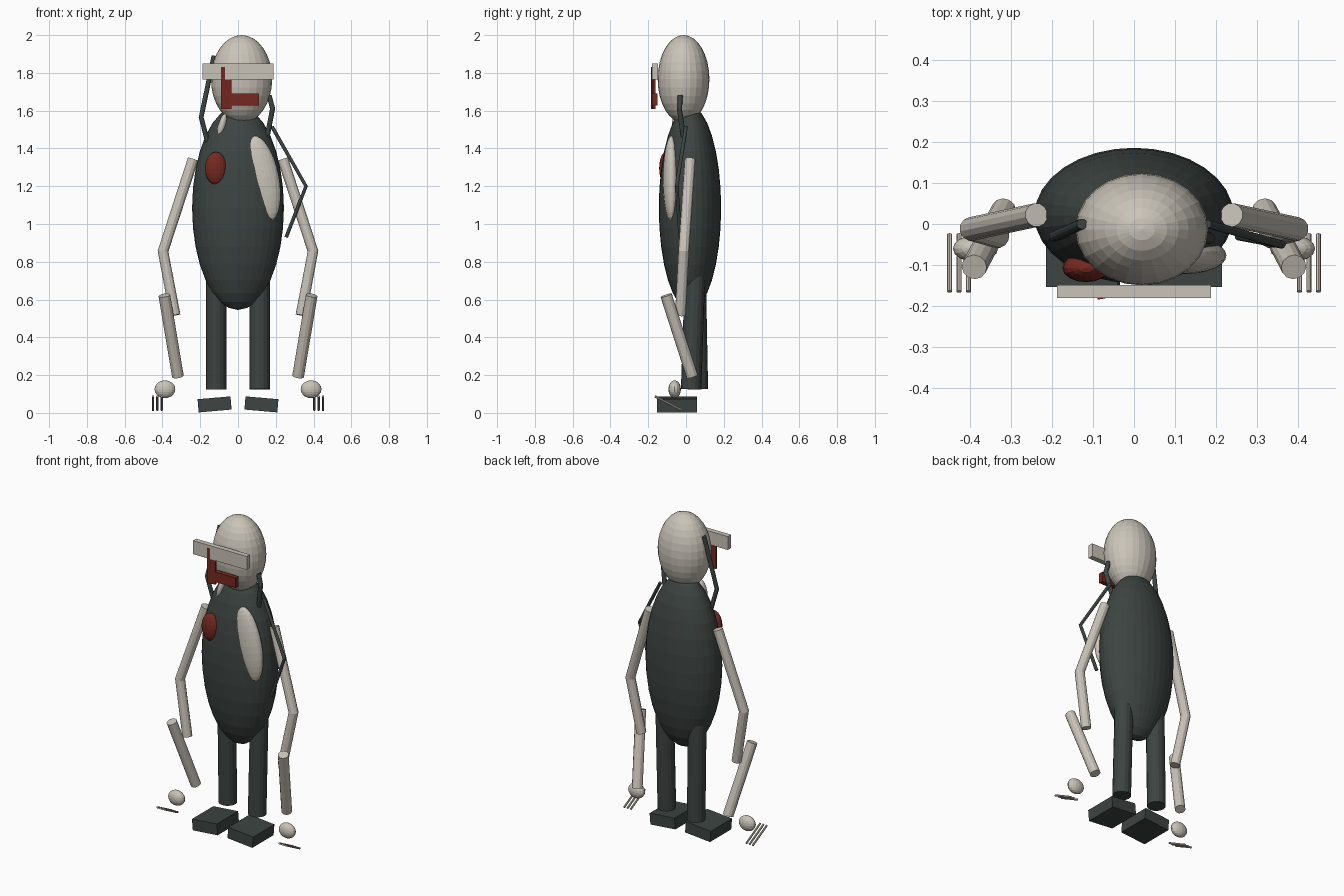
import bpy
from math import radians

cube = bpy.data.objects.get("Cube")
if cube:
    bpy.data.objects.remove(cube, do_unlink=True)


def material(name, r, g, b):
    mat = bpy.data.materials.new(name)
    mat.use_nodes = True
    mat.diffuse_color = (r, g, b, 1)
    mat.node_tree.nodes["Principled BSDF"].inputs["Base Color"].default_value = (r, g, b, 1)
    return mat


BONE = material("warm bone", 0.59, 0.55, 0.48)
DARK = material("dark slate", 0.046, 0.058, 0.053)
RED = material("deep red", 0.18, 0.022, 0.015)


def finish(obj, name, mat):
    obj.name = name
    obj.data.materials.append(mat)
    return obj


def ellipsoid(name, mat, center, radii, tilt=0, segments=24, rings=16):
    bpy.ops.mesh.primitive_uv_sphere_add(segments=segments, ring_count=rings, radius=1,
                                         location=center, rotation=(0, radians(tilt), 0))
    obj = bpy.context.object
    obj.scale = radii
    return finish(obj, name, mat)


def box(name, mat, center, size, rotation=(0, 0, 0)):
    bpy.ops.mesh.primitive_cube_add(size=1, location=center,
                                    rotation=[radians(a) for a in rotation])
    obj = bpy.context.object
    obj.scale = size
    return finish(obj, name, mat)


def tube(name, mat, points, radius, resolution=4):
    # Straight-segment pipe with mitred bends and flat caps
    curve = bpy.data.curves.new(name, "CURVE")
    curve.dimensions = "3D"
    curve.bevel_depth = radius
    curve.bevel_resolution = resolution
    curve.use_fill_caps = True
    spline = curve.splines.new("POLY")
    spline.points.add(len(points) - 1)
    for point, co in zip(spline.points, points):
        point.co = (*co, 1)
    spline.use_smooth = False
    obj = bpy.data.objects.new(name, curve)
    bpy.context.collection.objects.link(obj)
    bpy.ops.object.select_all(action="DESELECT")
    obj.select_set(True)
    bpy.context.view_layer.objects.active = obj
    bpy.ops.object.convert(target="MESH")
    return finish(bpy.context.object, name, mat)


# Torso and head
ellipsoid("torso", DARK, (0, 0.021, 1.085), (0.243, 0.165, 0.54), segments=32)
ellipsoid("head", BONE, (0.019, -0.013, 1.767), (0.162, 0.137, 0.233))

# Chest patches
ellipsoid("chest_patch", BONE, (0.127, -0.077, 1.24), (0.09, 0.045, 0.23), tilt=-11)
ellipsoid("collar_patch", BONE, (-0.085, -0.05, 1.52), (0.02, 0.025, 0.065), tilt=15)
ellipsoid("chest_badge", RED, (-0.117, -0.107, 1.295), (0.058, 0.035, 0.087),
          segments=16, rings=10)

# Visor with the angled red bracket
box("visor", BONE, (0, -0.165, 1.807), (0.376, 0.032, 0.085))
box("bracket_post", RED, (-0.063, -0.173, 1.72), (0.055, 0.014, 0.22), (0, 0, 10))
box("bracket_arm", RED, (0.035, -0.165, 1.66), (0.15, 0.03, 0.063))

# Straps and cable
tube("right_strap", DARK,
     [(-0.127, 0, 1.89), (-0.195, -0.03, 1.565), (-0.16, -0.02, 1.43)], 0.013)
tube("left_strap", DARK,
     [(0.165, -0.03, 1.68), (0.183, -0.035, 1.61), (0.15, -0.01, 1.44)], 0.014)
tube("cable", DARK, [(0.18, 0, 1.515), (0.36, -0.05, 1.2), (0.255, -0.03, 0.93)], 0.01)

# Limbs on both sides
for side, label in ((1, "left"), (-1, "right")):
    tube(label + "_leg", DARK,
         [(side * 0.115, 0.05, 0.8), (side * 0.115, 0.045 - side * 0.018, 0.125)], 0.054, 6)
    box(label + "_foot", DARK, (side * 0.124, -0.048, 0.045), (0.175, 0.212, 0.07),
        (0, side * 5, 0))
    tube(label + "_upper_arm", BONE,
         [(side * 0.238, 0.022, 1.343), (side * 0.397, -0.012, 0.856),
          (side * 0.333, -0.03, 0.517)], 0.029)
    tube(label + "_forearm", BONE,
         [(side * 0.39, -0.105, 0.622), (side * 0.318, 0.033, 0.193)], 0.031)
    ellipsoid(label + "_hand", BONE, (side * 0.387, -0.06, 0.125), (0.055, 0.033, 0.047),
              segments=16, rings=10)
    for i in range(3):
        x = side * (0.404 + 0.023 * i)
        tube(f"{label}_finger_{i + 1}", BONE, [(x, -0.165, 0.088), (x, -0.025, 0.015)],
             0.006, 2)
